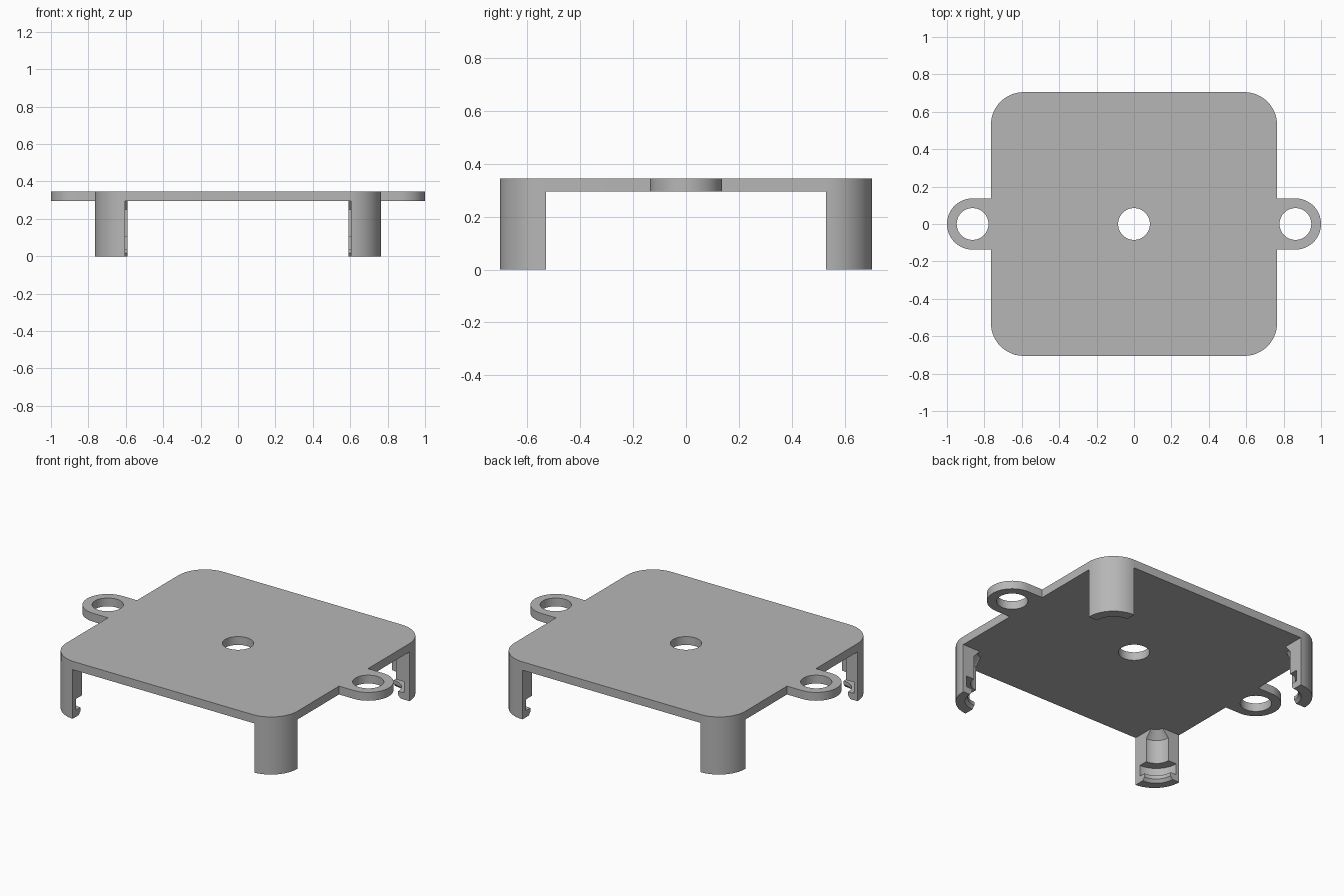
import bpy, bmesh
from math import sin, cos, pi, acos, asin, radians

if "Cube" in bpy.data.objects:
    bpy.data.objects.remove(bpy.data.objects["Cube"], do_unlink=True)

HALF_X, HALF_Y, CORNER = 0.765, 0.705, 0.175
BOTTOM, TOP = 0.295, 0.345
EAR_X, EAR_R, HOLE_R = 0.863, 0.137, 0.085
CX, CY = HALF_X - CORNER, HALF_Y - CORNER

grey = bpy.data.materials.new("plain grey")
grey.use_nodes = True
grey.diffuse_color = (0.47, 0.47, 0.47, 1)
grey.node_tree.nodes["Principled BSDF"].inputs["Base Color"].default_value = grey.diffuse_color


def make_object(name, bm):
    bmesh.ops.recalc_face_normals(bm, faces=bm.faces)
    mesh = bpy.data.meshes.new(name)
    bm.to_mesh(mesh)
    bm.free()
    mesh.materials.append(grey)
    obj = bpy.data.objects.new(name, mesh)
    bpy.context.collection.objects.link(obj)
    return obj


def smooth(obj):
    bpy.ops.object.select_all(action='DESELECT')
    obj.select_set(True)
    bpy.context.view_layer.objects.active = obj
    bpy.ops.object.shade_smooth_by_angle(angle=radians(30))


def arc(cx, cy, r, start, end, n=16):
    return [(cx + r * cos(start + (end - start) * i / n),
             cy + r * sin(start + (end - start) * i / n)) for i in range(n + 1)]


def prism(name, outline, z0, z1):
    bm = bmesh.new()
    low = [bm.verts.new((x, y, z0)) for x, y in outline]
    high = [bm.verts.new((x, y, z1)) for x, y in outline]
    bm.faces.new(low)
    bm.faces.new(high)
    n = len(low)
    for i in range(n):
        j = (i + 1) % n
        bm.faces.new((low[i], low[j], high[j], high[i]))
    return make_object(name, bm)


# Cover plate with a rounded ear on each side
half = [(HALF_X, -EAR_R)] + arc(EAR_X, 0, EAR_R, -pi / 2, pi / 2, 32)
half += [(HALF_X, EAR_R)] + arc(CX, CY, CORNER, 0, pi / 2)
half += arc(-CX, CY, CORNER, pi / 2, pi)
outline = half + [(-x, -y) for x, y in half]
plate = prism("cover_plate", outline, BOTTOM, TOP)

# Centre hole and ear holes
for x in (-EAR_X, 0, EAR_X):
    cutter = prism("hole_cutter", arc(x, 0, HOLE_R, 0, 2 * pi, 48)[:-1], BOTTOM - 0.1, TOP + 0.1)
    cutter.hide_render = True
    mod = plate.modifiers.new("hole", 'BOOLEAN')
    mod.operation = 'DIFFERENCE'
    mod.solver = 'EXACT'
    mod.object = cutter
    bpy.ops.object.select_all(action='DESELECT')
    bpy.context.view_layer.objects.active = plate
    plate.select_set(True)
    bpy.ops.object.modifier_apply(modifier=mod.name)
    bpy.data.objects.remove(cutter, do_unlink=True)
smooth(plate)

# Inner groove of a leg as (radius, height): lip, snap slot, bore, cone
GROOVE = [(0.115, 0), (0.1, 0.018), (0.1, 0.04), (0.14, 0.04), (0.14, 0.107),
          (HOLE_R, 0.107), (HOLE_R, 0.25), (0.045, BOTTOM)]


def leg(name, sx, sy, inner_x):
    bm = bmesh.new()
    columns, n = [], 16
    start, end = 0, acos((inner_x - CX) / CORNER)
    outer = arc(CX, CY, CORNER, start, end, n)
    for i, (ox, oy) in enumerate(outer):
        a = pi / 2 * i / n
        pts = [(inner_x + r * cos(a), CY + r * sin(a), z) for r, z in GROOVE]
        pts += [(ox, oy, BOTTOM), (ox, oy, 0)]
        columns.append([bm.verts.new((sx * x, sy * y, z)) for x, y, z in pts])
    for a, b in zip(columns, columns[1:]):
        for k in range(len(a)):
            m = (k + 1) % len(a)
            bm.faces.new((a[k], a[m], b[m], b[k]))
    bm.faces.new(columns[0])
    bm.faces.new(columns[-1])
    smooth(make_object(name, bm))


# Corner snap legs
for side, sx in (("left", 1), ("right", -1)):
    leg("front_leg_" + side, sx, -1, CX + 0.013)
    leg("back_leg_" + side, sx, 1, CX)
